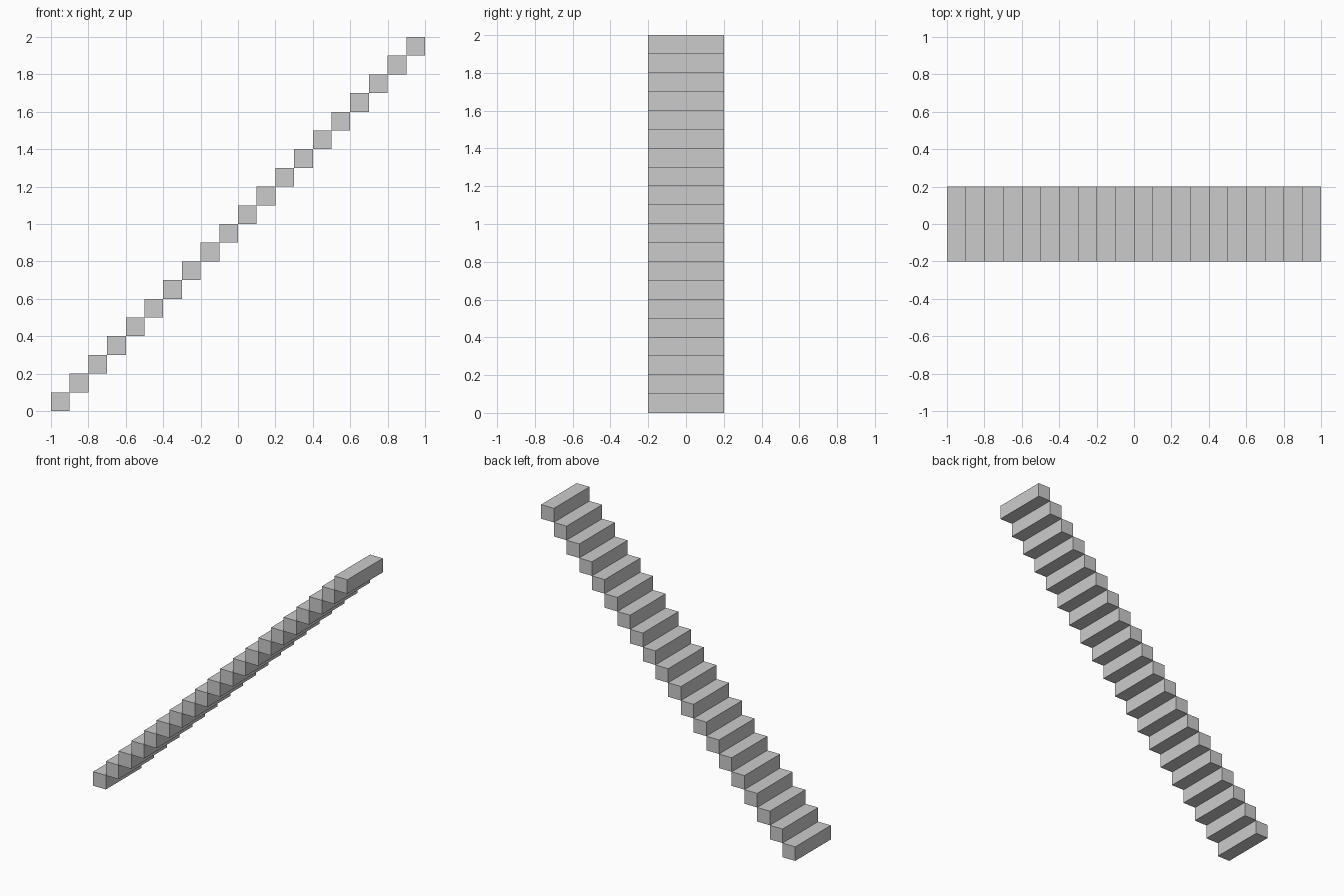
import bpy

if "Cube" in bpy.data.objects:
    bpy.data.objects.remove(bpy.data.objects["Cube"])

STEPS = 20
RUN = RISE = 0.1
WIDTH = 0.4


def add_step(i):
    # One solid block tread, touching its neighbours edge to edge
    x = -1 + RUN * (i + 0.5)
    z = RISE * (i + 0.5)
    bpy.ops.mesh.primitive_cube_add(size=1, location=(x, 0, z))
    step = bpy.context.object
    step.name = f"step_{i + 1:02d}"
    step.scale = (RUN, WIDTH, RISE)
    bpy.ops.object.transform_apply(location=False, rotation=False, scale=True)


# Straight flight climbing towards +x
for i in range(STEPS):
    add_step(i)
